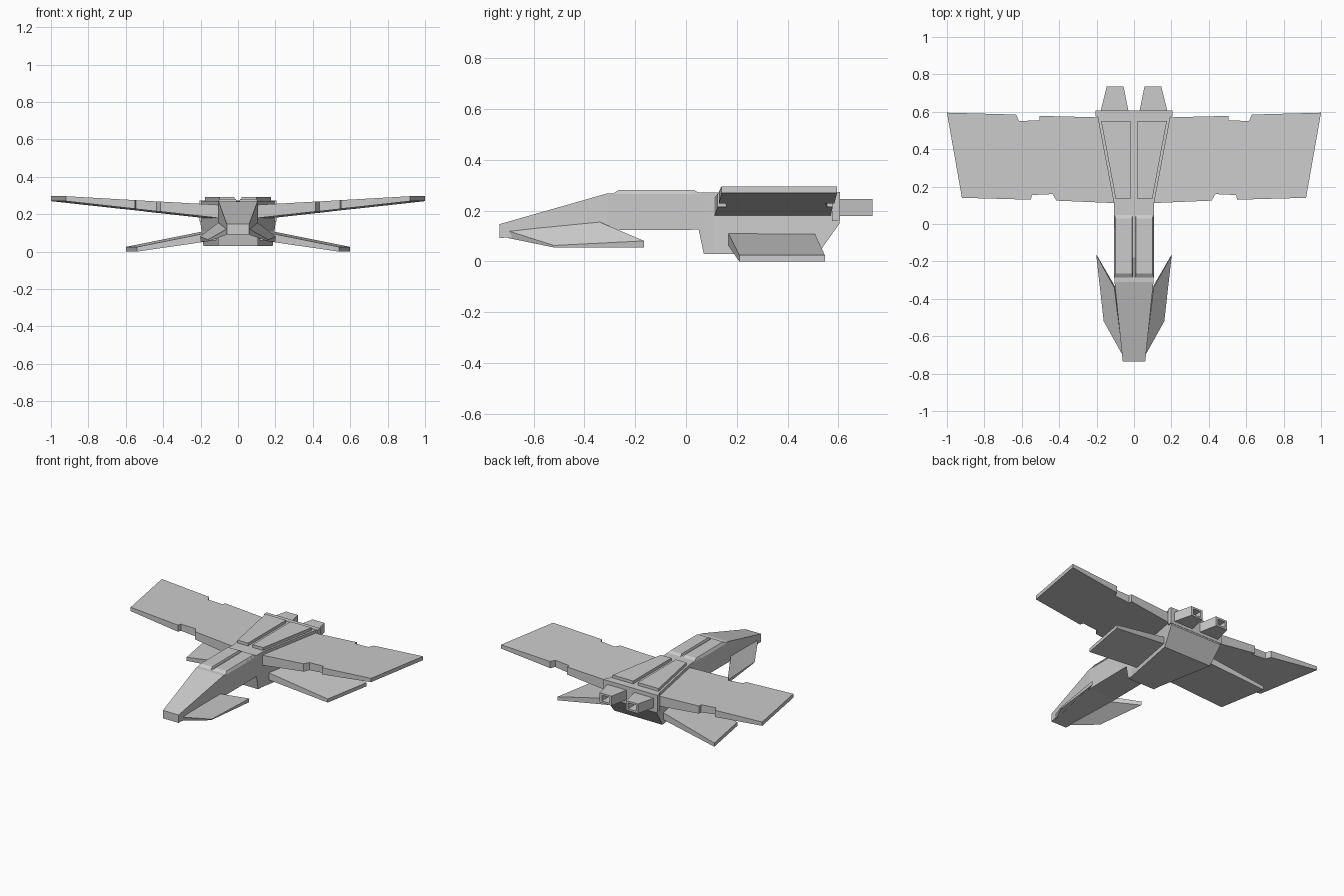
import bpy, bmesh


def loft(name, rings):
    """Skin matching rings of points and cap both ends."""
    bm = bmesh.new()
    vs = [[bm.verts.new(p) for p in r] for r in rings]
    n = len(rings[0])
    for a, b in zip(vs, vs[1:]):
        for i in range(n):
            j = (i + 1) % n
            bm.faces.new((a[i], a[j], b[j], b[i]))
    bm.faces.new(vs[0])
    bm.faces.new(vs[-1])
    bmesh.ops.recalc_face_normals(bm, faces=bm.faces)
    mesh = bpy.data.meshes.new(name)
    bm.to_mesh(mesh)
    bm.free()
    ob = bpy.data.objects.new(name, mesh)
    bpy.context.collection.objects.link(ob)
    return ob


def box_ring(y, x0, x1, z0, z1):
    return [(x0, y, z0), (x1, y, z0), (x1, y, z1), (x0, y, z1)]


def mirrored(name, rings):
    """Build a right-hand part and its left-hand twin."""
    loft("right_" + name, rings)
    loft("left_" + name, [[(-x, y, z) for x, y, z in r] for r in rings])


# Fuselage: y, half width, bottom, top
stations = [(-0.735, 0.06, 0.092, 0.147), (-0.31, 0.104, 0.123, 0.268),
            (0.05, 0.106, 0.125, 0.271), (0.07, 0.106, 0.03, 0.271),
            (0.11, 0.107, 0.03, 0.271), (0.52, 0.185, 0.03, 0.271),
            (0.605, 0.2, 0.15, 0.271)]
loft("fuselage", [box_ring(y, -w, w, b, t) for y, w, b, t in stations])

# Rear rim around the engine bay
loft("rear_rim", [box_ring(y, -0.205, 0.205, 0.16, 0.273) for y in (0.575, 0.607)])

# Raised canopy strips with sloped edges
mirrored("canopy_strip", [
    [(0.005, -0.29, 0.265), (0.108, -0.29, 0.265), (0.108, 0.06, 0.265), (0.005, 0.06, 0.265)],
    [(0.012, -0.265, 0.282), (0.098, -0.265, 0.282), (0.098, 0.03, 0.282), (0.012, 0.03, 0.282)]])

# Tapered deck panels
deck = [(0.018, 0.135), (0.098, 0.135), (0.176, 0.552), (0.018, 0.552)]
mirrored("deck_panel", [[(x, y, z) for x, y in deck] for z in (0.262, 0.291)])


# Upper wings: thickness tapers along the swept span
def wing_rings(outline):
    rings = [[], []]
    for x, y in outline:
        u = x - 0.175 * (y - 0.13) - 0.11
        rings[0].append((x, y, 0.18 + u * 0.111))
        rings[1].append((x, y, 0.25 + u * 0.057))
    return rings


inner = [(0.06, 0.11), (0.415, 0.125), (0.435, 0.16), (0.505, 0.555),
         (0.505, 0.578), (0.1, 0.568)]
outer = [(0.435, 0.16), (0.545, 0.155), (0.552, 0.13), (0.92, 0.14),
         (1.0, 0.595), (0.63, 0.585), (0.615, 0.55), (0.505, 0.555)]
mirrored("inner_wing", wing_rings(inner))
mirrored("outer_wing", wing_rings(outer))

# Lower wings
mirrored("lower_wing", [
    [(0.09, 0.165, 0.065), (0.15, 0.505, 0.065), (0.15, 0.505, 0.115), (0.09, 0.165, 0.115)],
    [(0.54, 0.21, 0.0), (0.6, 0.547, 0.0), (0.6, 0.547, 0.025), (0.54, 0.21, 0.025)]])

# Drooping nose fins
mirrored("nose_fin", [
    [(0.055, -0.70, 0.092), (0.158, -0.52, 0.055), (0.2, -0.165, 0.055), (0.098, -0.34, 0.118)],
    [(0.062, -0.70, 0.12), (0.162, -0.52, 0.063), (0.202, -0.165, 0.081), (0.105, -0.34, 0.155)]])

# Hollow square exhaust nozzles
mirrored("nozzle", [
    box_ring(0.59, 0.027, 0.182, 0.18, 0.246), box_ring(0.735, 0.056, 0.146, 0.18, 0.246),
    box_ring(0.735, 0.072, 0.130, 0.193, 0.233), box_ring(0.64, 0.072, 0.130, 0.193, 0.233)])
